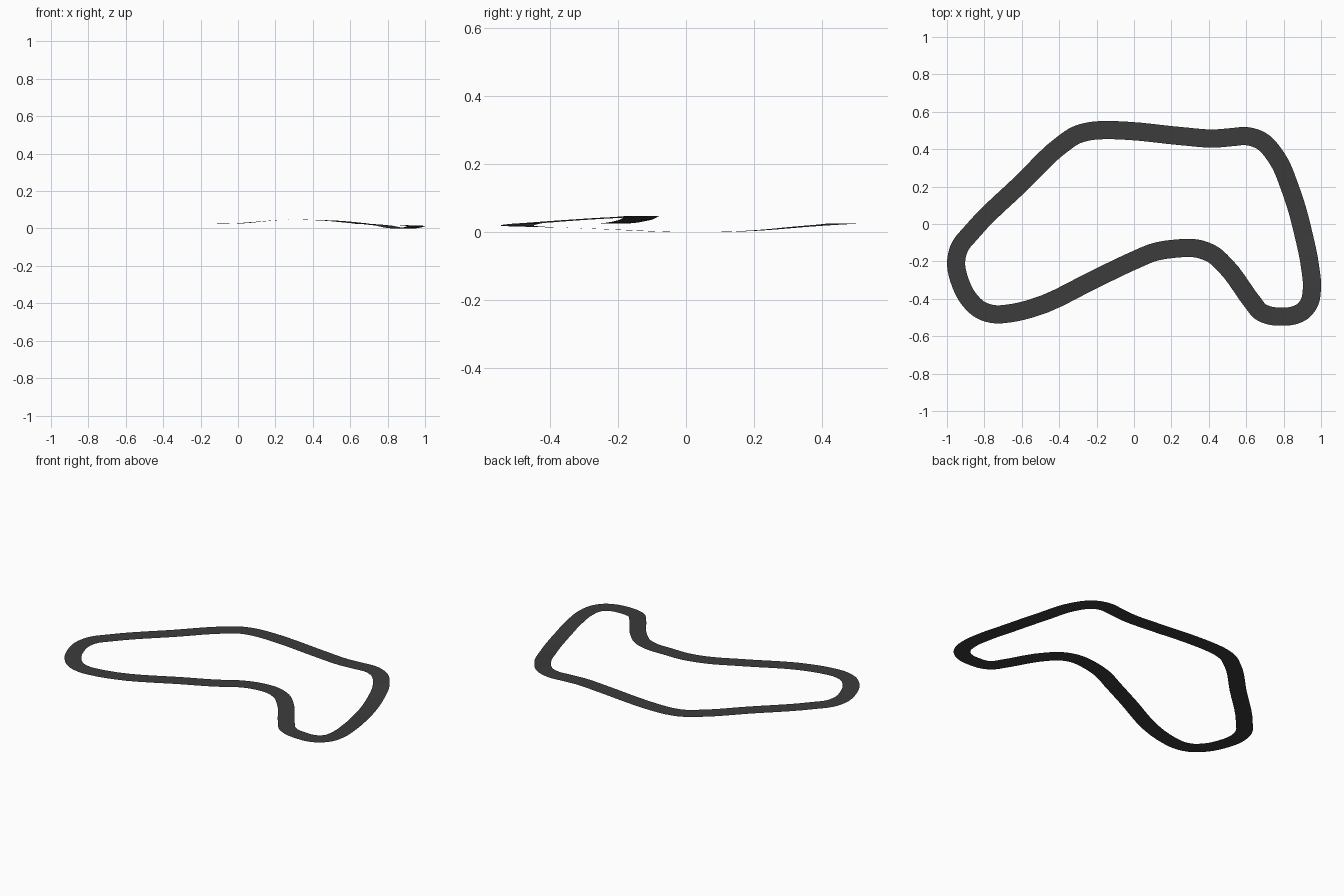
import bpy, bmesh
from mathutils import Vector

if "Cube" in bpy.data.objects:
    bpy.data.objects.remove(bpy.data.objects["Cube"])

HALF_WIDTH = 0.0485
STEPS = 5
F = 0.027  # level of the flat part

# Centre line of the circuit, clockwise from the left end (x, y, z)
PATH = [Vector(p) for p in [
    (-.951, -.20, F), (-.935, -.13, F), (-.865, -.04, F), (-.60, .22, F),
    (-.385, .425, F), (-.31, .475, F), (-.23, .497, F), (-.14, .502, F),
    (-.03, .498, F), (.25, .47, F), (.43, .457, F), (.53, .465, F),
    (.60, .470, F), (.68, .445, .025), (.765, .35, .018), (.835, .19, .005),
    (.88, .05, .001), (.905, -.05, .002), (.94, -.22, .009), (.951, -.35, .014),
    (.938, -.42, .016), (.90, -.468, .018), (.85, -.490, .019), (.79, -.495, .021),
    (.72, -.488, .023), (.675, -.468, .026), (.635, -.42, .030), (.49, -.225, .043),
    (.42, -.162, .046), (.34, -.132, .048), (.22, -.132, .046), (.11, -.15, .037),
    (.0, -.195, .028), (-.19, -.285, F), (-.55, -.452, F), (-.66, -.477, F),
    (-.75, -.482, F), (-.82, -.46, F), (-.88, -.405, F), (-.93, -.31, F)]]


def smooth_loop(pts, steps):
    """Closed cubic curve through the points, with spacing-aware tangents."""
    n = len(pts)
    length = [(pts[(i + 1) % n] - pts[i]).length for i in range(n)]
    slope = [(pts[(i + 1) % n] - pts[i]) / length[i] for i in range(n)]
    tan = [(slope[i - 1] * length[i] + slope[i] * length[i - 1])
           / (length[i - 1] + length[i]) for i in range(n)]
    out = []
    for i in range(n):
        a, b, h = pts[i], pts[(i + 1) % n], length[i]
        for k in range(steps):
            t = k / steps
            out.append(a * (2*t**3 - 3*t**2 + 1) + tan[i] * h * (t**3 - 2*t**2 + t)
                       + b * (3*t**2 - 2*t**3) + tan[(i + 1) % n] * h * (t**3 - t**2))
    return out


# Road surface: a thin ribbon swept level along the centre line
line = smooth_loop(PATH, STEPS)
low = min(p.z for p in line)
n = len(line)
bm = bmesh.new()
rows = []
for i, p in enumerate(line):
    d = line[(i + 1) % n] - line[i - 1]
    side = Vector((-d.y, d.x, 0)).normalized() * HALF_WIDTH
    p = p - Vector((0, 0, low))
    rows.append((bm.verts.new(p + side), bm.verts.new(p - side)))
for i in range(n):
    (a, b), (c, d) = rows[i], rows[(i + 1) % n]
    face = bm.faces.new((a, b, d, c))
    face.smooth = True
bm.normal_update()
if sum(f.normal.z for f in bm.faces) < 0:
    bmesh.ops.reverse_faces(bm, faces=bm.faces[:])
mesh = bpy.data.meshes.new("race_track")
bm.to_mesh(mesh)
bm.free()

asphalt = bpy.data.materials.new("dark grey asphalt")
asphalt.diffuse_color = (0.045, 0.045, 0.045, 1)
asphalt.use_nodes = True
asphalt.node_tree.nodes["Principled BSDF"].inputs["Base Color"].default_value = asphalt.diffuse_color
mesh.materials.append(asphalt)
track = bpy.data.objects.new("race_track", mesh)
bpy.context.collection.objects.link(track)
